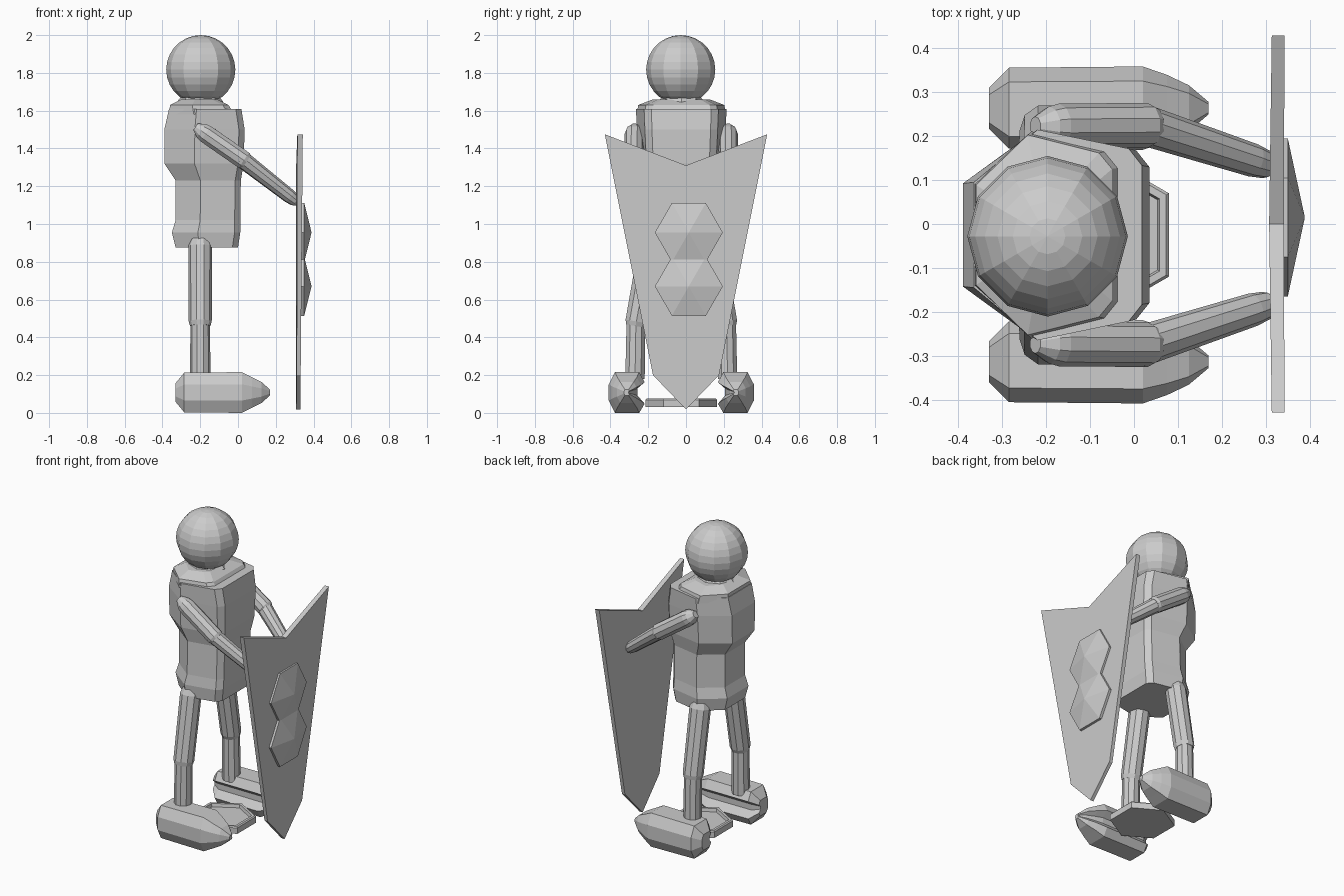
import bpy, bmesh, math
from mathutils import Vector

if "Cube" in bpy.data.objects:
    bpy.data.objects.remove(bpy.data.objects["Cube"])

CY = -0.025  # the body's mirror plane in y


def make(name, bm):
    bmesh.ops.recalc_face_normals(bm, faces=bm.faces[:])
    me = bpy.data.meshes.new(name)
    bm.to_mesh(me)
    bm.free()
    ob = bpy.data.objects.new(name, me)
    bpy.context.collection.objects.link(ob)
    return ob


def loft(name, rings):
    """Skin a list of equal-length point rings and cap both ends."""
    bm = bmesh.new()
    vr = [[bm.verts.new(p) for p in r] for r in rings]
    n = len(vr[0])
    for a, b in zip(vr, vr[1:]):
        for i in range(n):
            bm.faces.new((a[i], a[(i + 1) % n], b[(i + 1) % n], b[i]))
    bm.faces.new(vr[0][::-1])
    bm.faces.new(vr[-1])
    return make(name, bm)


def limb(name, a, b, profile, sides=10):
    """Faceted tube from a to b; profile holds (distance fraction, radius)."""
    a, b = Vector(a), Vector(b)
    q = (b - a).to_track_quat('Z', 'Y')
    rings = []
    for t, r in profile:
        c = a.lerp(b, t)
        rings.append([c + q @ Vector((r * math.cos(k * math.tau / sides),
                                      r * math.sin(k * math.tau / sides), 0))
                      for k in range(sides)])
    return loft(name, rings)


# Head
bm = bmesh.new()
bmesh.ops.create_uvsphere(bm, u_segments=12, v_segments=14, radius=0.183)
bmesh.ops.translate(bm, verts=bm.verts, vec=(-0.197, -0.028, 1.817))
make("head", bm)

# Neck
limb("neck", (-0.2, CY, 1.6), (-0.2, CY, 1.7), [(0, 0.13), (0.5, 0.12), (1, 0.08)], 8)


# Torso: eight-sided sections of (z, back x, front x, half width)
def section(z, xb, xf, w):
    xm = xb + (xf - xb) * 0.38
    half = [(xb, 0.5 * w), (xm, w), (xf - 0.03, 0.82 * w), (xf, 0.66 * w)]
    return ([(x, CY + y, z) for x, y in half]
            + [(x, CY - y, z) for x, y in reversed(half)])


loft("torso", [section(*s) for s in (
    (0.875, -0.33, 0.0, 0.205), (0.955, -0.35, 0.012, 0.215),
    (1.02, -0.33, 0.012, 0.205), (1.23, -0.33, 0.015, 0.20),
    (1.32, -0.39, 0.03, 0.225), (1.50, -0.39, 0.035, 0.235),
    (1.61, -0.365, 0.018, 0.24))])

# Shoulder yoke sloping up to the neck
loft("shoulder_yoke", [section(*s) for s in (
    (1.58, -0.365, -0.02, 0.236), (1.63, -0.36, -0.05, 0.228),
    (1.66, -0.30, -0.11, 0.15))])

# Foot: grooved section (across, up), scaled along its length
FOOT = [(1, .4), (1, -.4), (.65, -1), (-.7, -1), (-1, -.55),
        (-.6, -.15), (-.6, .2), (-1, .5), (-.7, 1), (.65, 1)]
STEPS = [(-0.33, 0.5, 0.10), (-0.285, 0.97, 0.108), (0.02, 1, 0.108),
         (0.075, 0.8, 0.10), (0.125, 0.55, 0.1), (0.17, 0.15, 0.1)]

for side, s in (("left", 1), ("right", -1)):
    def P(x, y, z):
        return (x, CY + s * y, z)

    # Arms reaching forward to the shield
    limb(side + "_upper_arm", P(-0.225, 0.248, 1.515), P(0.045, 0.25, 1.328),
         [(0, 0.022), (0.12, 0.045), (0.2, 0.051), (0.95, 0.051), (1, 0.043)])
    limb(side + "_forearm", P(0.01, 0.255, 1.352), P(0.318, 0.155, 1.112),
         [(0, 0.046), (0.1, 0.046), (0.85, 0.038), (0.95, 0.032), (1, 0.018)])
    # Legs
    limb(side + "_thigh", P(-0.2, 0.155, 0.945), P(-0.2, 0.242, 0.46),
         [(0, 0.025), (0.06, 0.052), (0.13, 0.063), (0.95, 0.061), (1, 0.054)])
    limb(side + "_shin", P(-0.2, 0.24, 0.49), P(-0.2, 0.245, 0.18),
         [(0, 0.052), (1, 0.054)])
    # Feet
    loft(side + "_foot", [[P(x, 0.289 + 0.095 * f * u, 0.108 + h * f * v)
                           for u, v in FOOT] for x, f, h in STEPS])


# Hexagonal plate on the ground with a shallow recess
def hexagon(r, z):
    return [(-0.085 + r * math.sin(k * math.tau / 6),
             CY + r * math.cos(k * math.tau / 6), z) for k in range(6)]


loft("ground_plate", [hexagon(0.19, 0.03), hexagon(0.19, 0.068),
                      hexagon(0.183, 0.075), hexagon(0.165, 0.075),
                      hexagon(0.16, 0.055)])

# Shield: notched kite outline, thinner towards its tip
OUT = [(-0.43, 1.475), (0, 1.31), (0.43, 1.475), (0.175, 0.2), (0, 0.018), (-0.175, 0.2)]
loft("shield", [[(0.308 + 0.006 * abs(y) / 0.43, y, z) for y, z in OUT],
                [(0.33 + 0.013 * z / 1.475, y, z) for y, z in OUT]])

# Two hexagonal pyramid studs on the shield
for name, z in (("upper_stud", 0.955), ("lower_stud", 0.67)):
    limb(name, (0.325, 0.015, z), (0.389, 0.015, z),
         [(0, 0.18), (0.4, 0.18), (1, 0.002)], 6)
